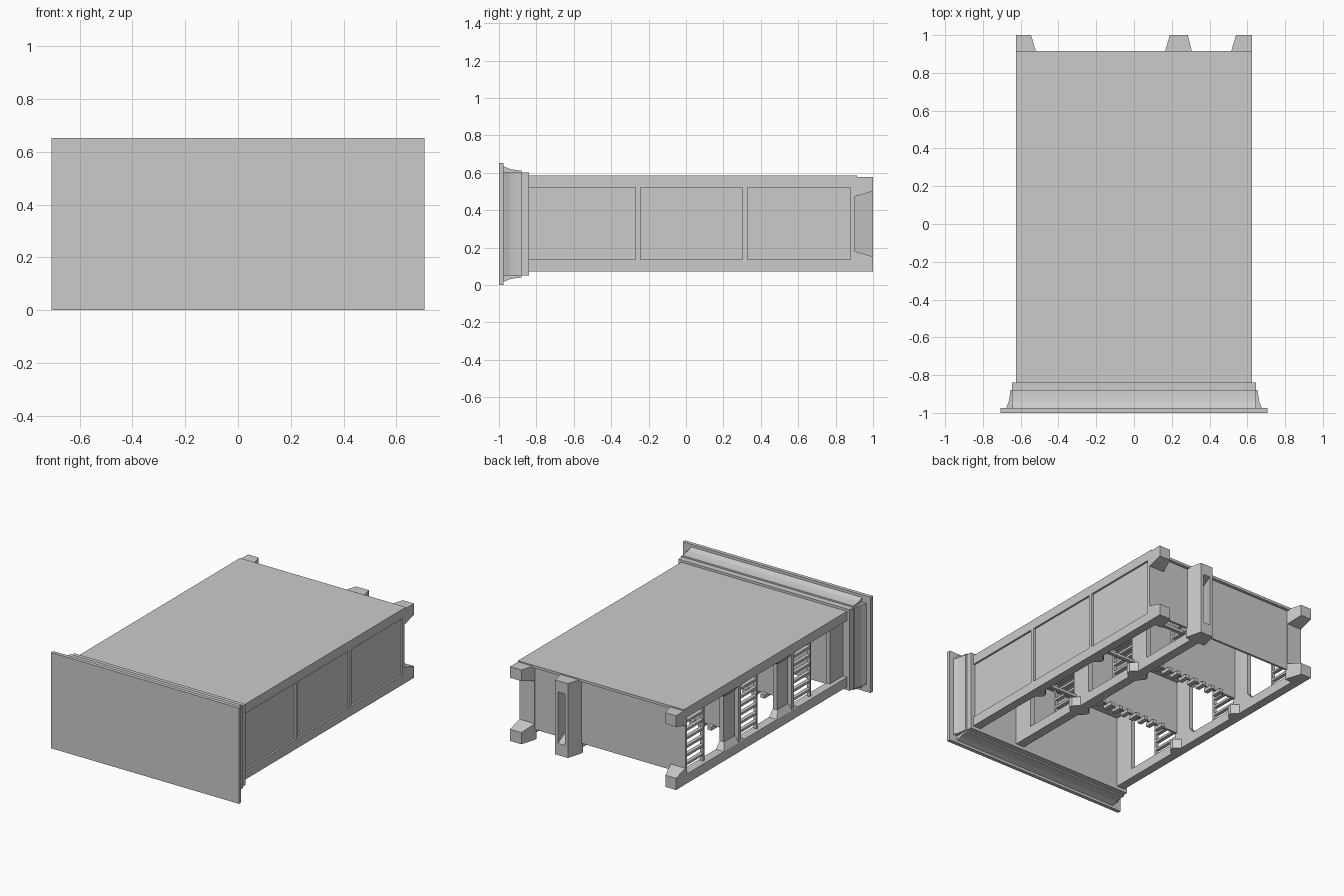
import bpy, bmesh

if "Cube" in bpy.data.objects:
    bpy.data.objects.remove(bpy.data.objects["Cube"])


def finish(name, bm):
    bmesh.ops.recalc_face_normals(bm, faces=bm.faces)
    me = bpy.data.meshes.new(name)
    bm.to_mesh(me)
    bm.free()
    ob = bpy.data.objects.new(name, me)
    bpy.context.collection.objects.link(ob)
    return ob


def bridge(name, first, second):
    """Closed solid between two matching outlines."""
    bm = bmesh.new()
    r = [bm.verts.new(c) for c in first]
    s = [bm.verts.new(c) for c in second]
    bm.faces.new(r)
    bm.faces.new(s)
    for i in range(len(r)):
        j = (i + 1) % len(r)
        bm.faces.new((r[i], r[j], s[j], s[i]))
    return finish(name, bm)


def loft(name, a, b, axis='Y'):
    """Solid between two rectangles (pos, u0, u1, v0, v1) across Y or Z."""
    def ring(p, u0, u1, v0, v1):
        quad = ((u0, v0), (u1, v0), (u1, v1), (u0, v1))
        return [(u, p, v) if axis == 'Y' else (u, v, p) for u, v in quad]
    return bridge(name, ring(*a), ring(*b))


def box(name, x0, x1, y0, y1, z0, z1):
    return loft(name, (y0, x0, x1, z0, z1), (y1, x0, x1, z0, z1))


def prism(name, pts, axis, lo, hi):
    """Extrude an outline along X, with points (y, z), or Z, with (x, y)."""
    put = (lambda p, t: (t, *p)) if axis == 'X' else (lambda p, t: (*p, t))
    return bridge(name, [put(p, lo) for p in pts], [put(p, hi) for p in pts])


# Front plate and collar behind it
box("front_plate", -.707, .707, -1, -.975, 0, .652)
box("front_collar", -.645, .645, -.975, -.84, .05, .602)

# Curved mouldings around the collar: (depth y, outward offset)
curve = [(-.975, 0), (-.975, .032), (-.965, .028), (-.94, .018), (-.91, .013), (-.88, .010), (-.88, 0)]
prism("moulding_top", [(y, .602 + o) for y, o in curve], 'X', -.645, .645)
prism("moulding_bottom", [(y, .05 - o) for y, o in curve], 'X', -.645, .645)
for s, side in ((1, "right"), (-1, "left")):
    prism("moulding_" + side, [(s * (.645 + o), y) for y, o in curve], 'Z', .05, .602)

# Roof and rear wall
box("roof", -.625, .625, -.84, .915, .568, .586)
box("rear_wall", -.56, .56, .88, .895, .14, .57)

# Long rails, top and bottom, at both sides and along the inner line
LINES = {"left": (-.625, -.565), "inner": (.205, .27), "right": (.565, .625)}
for n, (x0, x1) in LINES.items():
    box("bottom_rail_" + n, x0, x1, -.84, .9, .072, .137)
    box("top_rail_" + n, x0, x1, -.84, .9, .522, .57)

# Uprights; the open lines also get a wide inner plate behind each divider
POSTS = (-.257, .315)
W = .0125
for n, (x0, x1) in LINES.items():
    for y in POSTS:
        box("upright_" + n, x0, x1, y - W, y + W, .137, .522)
        if n != "right":
            box("wide_upright_" + n, x0 + .03, x1, y, y + .13, .137, .522)
    box("rear_upright_" + n, x0, x1, .88, .9, .072, .577)
    if n != "right":
        box("front_upright_" + n, x0 + .03, x1, -.85, -.70, .137, .522)

# Flared feet and heads on the left uprights
for y in POSTS:
    loft("upright_foot", (.137, -.625, -.565, y - .05, y + .17), (.18, -.60, -.565, y, y + .13), 'Z')
    loft("upright_head", (.522, -.625, -.565, y - .05, y + .17), (.49, -.60, -.565, y, y + .13), 'Z')

# Recessed right side panel
box("right_panel", .59, .612, -.84, .88, .13, .53)

# Corner gussets on the floor frame
for y in POSTS:
    for x, s in ((-.565, 1), (.205, -1), (.27, 1), (.565, -1)):
        prism("floor_gusset", [(x, y - .05), (x + s * .04, y - W),
                               (x + s * .04, y + W), (x, y + .05)], 'Z', .072, .137)

# Cross partitions with a toothed lower edge
for y in POSTS:
    box("cross_partition", -.58, .21, y - .008, y + .008, .20, .57)
    for i in range(9):
        x = -.44 + i * .07
        box("partition_tooth", x, x + .03, y - .03, y + .04, .18, .205)

# Slatted ladders at the rear end of each bay, on the left and inner lines
for x in (-.605, .225):
    for y1 in (.875, .30, -.275):
        y0 = y1 - .20
        box("ladder_stile", x + .005, x + .025, y0 - .015, y0, .137, .522)
        for i in range(6):
            z = .18 + i * .058
            box("ladder_rung", x, x + .025, y0, y1, z, z + .016)

# Cross bars through the narrow bay
for y in POSTS + (.80,):
    for dy, z in ((0, .15), (-.08, .21), (-.16, .27), (-.24, .33)):
        box("narrow_bay_bar", .27, .59, y + dy - .012, y + dy + .012, z, z + .02)

# Rear feet: tapered blocks at top and bottom of each rear upright
REAR = {"left": (-.625, -.515, -.625, -.545), "inner": (.16, .31, .19, .285),
        "right": (.51, .625, .54, .625)}
for n, (a0, a1, b0, b1) in REAR.items():
    loft("rear_foot_top_" + n, (.9, a0, a1, .472, .578), (1, b0, b1, .502, .578))
    loft("rear_foot_bottom_" + n, (.9, a0, a1, .072, .182), (1, b0, b1, .072, .152))
    box("rear_post_" + n, a0, a1, .88, .9, .072, .577)

# Side walls turning the inner rear foot into a slotted post
for a0, a1, b0, b1 in ((.16, .19, .19, .21), (.28, .31, .265, .285)):
    loft("slot_wall", (.9, a0, a1, .17, .49), (1, b0, b1, .15, .51))
